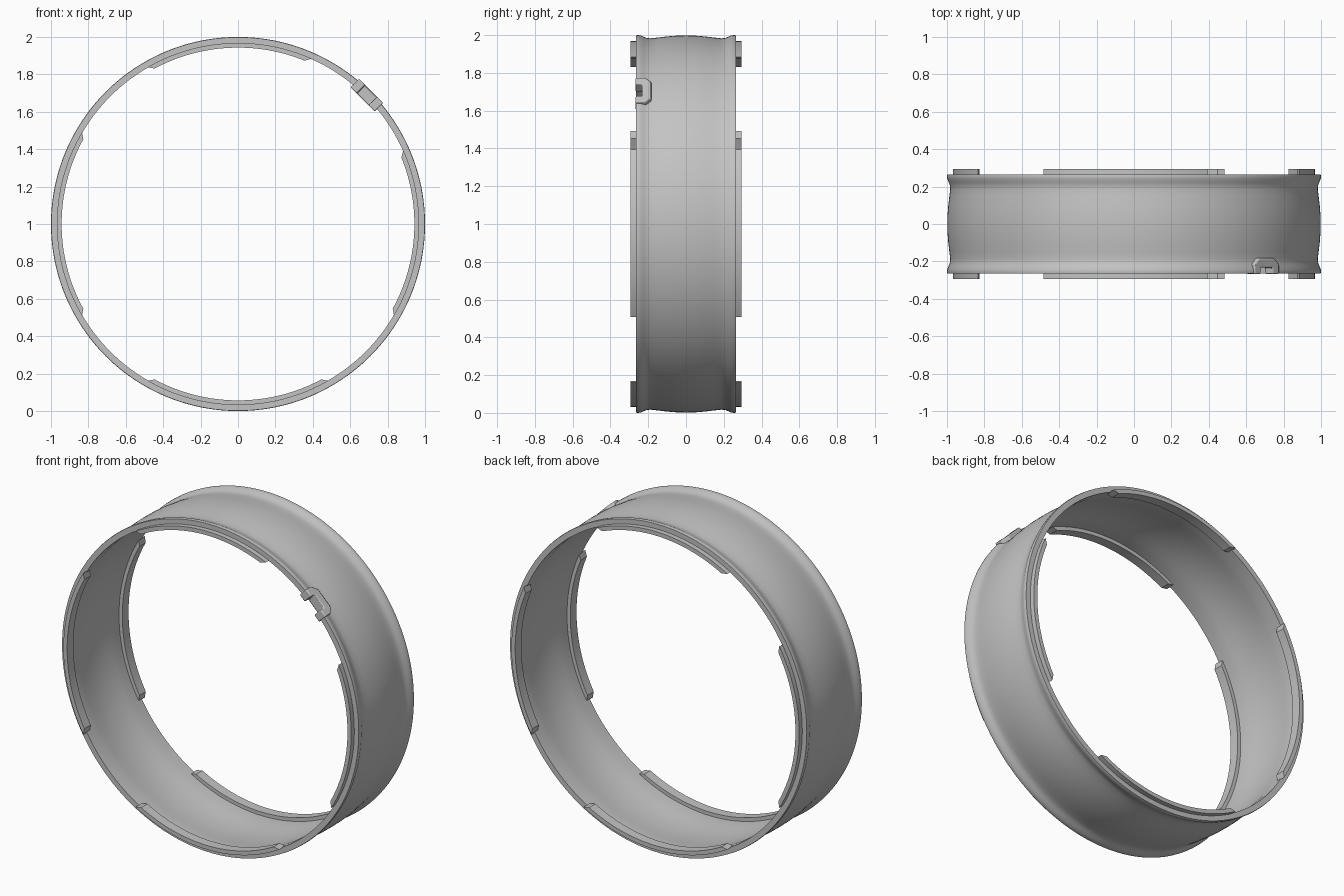
import bpy, bmesh
from math import sin, cos, pi, radians
from mathutils import Matrix, Vector

cube = bpy.data.objects.get("Cube")
if cube:
    bpy.data.objects.remove(cube)

metal = bpy.data.materials.new("light_grey_metal")
metal.use_nodes = True
GREY = (0.55, 0.55, 0.55, 1)
metal.diffuse_color = GREY
metal.node_tree.nodes["Principled BSDF"].inputs["Base Color"].default_value = GREY

CENTRE = Matrix.Translation((0, 0, 1))
TILT = CENTRE @ Matrix.Rotation(pi / 4, 4, 'Y')   # local z = radial, local x = tangent


def finish(name, bm, matrix=CENTRE):
    bmesh.ops.recalc_face_normals(bm, faces=bm.faces)
    mesh = bpy.data.meshes.new(name)
    bm.to_mesh(mesh)
    bm.free()
    mesh.materials.append(metal)
    obj = bpy.data.objects.new(name, mesh)
    obj.matrix_world = matrix
    bpy.context.collection.objects.link(obj)
    return obj


def select_only(obj):
    bpy.ops.object.select_all(action='DESELECT')
    obj.select_set(True)
    bpy.context.view_layer.objects.active = obj


def smooth(obj):
    select_only(obj)
    bpy.ops.object.shade_smooth_by_angle(angle=radians(30))


def ring_band(name, steps=192):
    """Lathe a closed wall section about the y axis."""
    outer = [(0.265, 0.998), (0.255, 1.0), (0.24, 0.998), (0.222, 0.99),
             (0.205, 0.984), (0.185, 0.983), (0.15, 0.987), (0.1, 0.993), (0.05, 0.997)]
    inner = [(0.265, 0.965), (0.19, 0.965), (0.15, 0.969), (0.1, 0.975), (0.05, 0.979)]
    top = outer + [(0, 0.998)] + [(-y, r) for y, r in reversed(outer)]
    low = inner + [(0, 0.98)] + [(-y, r) for y, r in reversed(inner)]
    section = top + low[::-1]
    bm = bmesh.new()
    rows = [[bm.verts.new((r * cos(a), y, r * sin(a))) for y, r in section]
            for a in (2 * pi * i / steps for i in range(steps))]
    n = len(section)
    for i in range(steps):
        p, q = rows[i], rows[(i + 1) % steps]
        for j in range(n):
            k = (j + 1) % n
            bm.faces.new((p[j], p[k], q[k], q[j]))
    return finish(name, bm)


def arc_tab(name, start, end, side, steps=32):
    """Curved lip with slanted ends, standing proud of the rim."""
    r_in, r_out, slant = 0.943, 0.968, 1.8
    near, far = 0.235 * side, 0.295 * side
    bm = bmesh.new()
    rows = []
    for i in range(steps + 1):
        t = i / steps
        a = radians(start + (end - start) * t)
        b = radians(start + slant + (end - start - 2 * slant) * t)
        rows.append([bm.verts.new((r * cos(w), y, r * sin(w))) for r, w, y in
                     ((r_out, a, near), (r_out, a, far), (r_in, b, far), (r_in, b, near))])
    for p, q in zip(rows, rows[1:]):
        for j in range(4):
            k = (j + 1) % 4
            bm.faces.new((p[j], p[k], q[k], q[j]))
    bm.faces.new(rows[0])
    bm.faces.new(rows[-1])
    return finish(name, bm)


def radial_prism(name, outline, r0, r1):
    """Extrude a tangent/y outline outwards along the radius."""
    bm = bmesh.new()
    face = bm.faces.new([bm.verts.new((x, y, r0)) for x, y in outline])
    new = bmesh.ops.extrude_face_region(bm, geom=[face])["geom"]
    bmesh.ops.translate(bm, vec=Vector((0, 0, r1 - r0)),
                        verts=[v for v in new if isinstance(v, bmesh.types.BMVert)])
    return finish(name, bm, TILT)


# Main band with a notch cut in the front rim
band = ring_band("ring_band")
half, depth = 0.045, -0.233
cutter = radial_prism("notch_cutter", [(-half, -0.4), (half, -0.4), (half, depth), (-half, depth)],
                      0.9, 1.1)
cutter.hide_render = True
cut = band.modifiers.new("notch", 'BOOLEAN')
cut.operation = 'DIFFERENCE'
cut.solver = 'EXACT'
cut.object = cutter
select_only(band)
bpy.ops.object.modifier_apply(modifier=cut.name)
bpy.data.objects.remove(cutter)
smooth(band)

# U-shaped collar round the notch
right_half = [(half, depth), (half, -0.267), (0.092, -0.267), (0.092, -0.215), (0.06, -0.183)]
collar = radial_prism("notch_collar",
                      right_half + [(-x, y) for x, y in reversed(right_half)], 0.942, 1.006)
bevel = collar.modifiers.new("soft_edges", 'BEVEL')
bevel.width = 0.006
bevel.segments = 2
smooth(collar)

# Four lips on each rim
arcs = {"top": (66, 120), "left": (-30.5, 24), "right": (149.5, 210.5), "bottom": (240, 300)}
for side, end_name in ((-1, "front"), (1, "back")):
    for place, (start, end) in arcs.items():
        smooth(arc_tab(f"{end_name}_{place}_lip", start, end, side))
